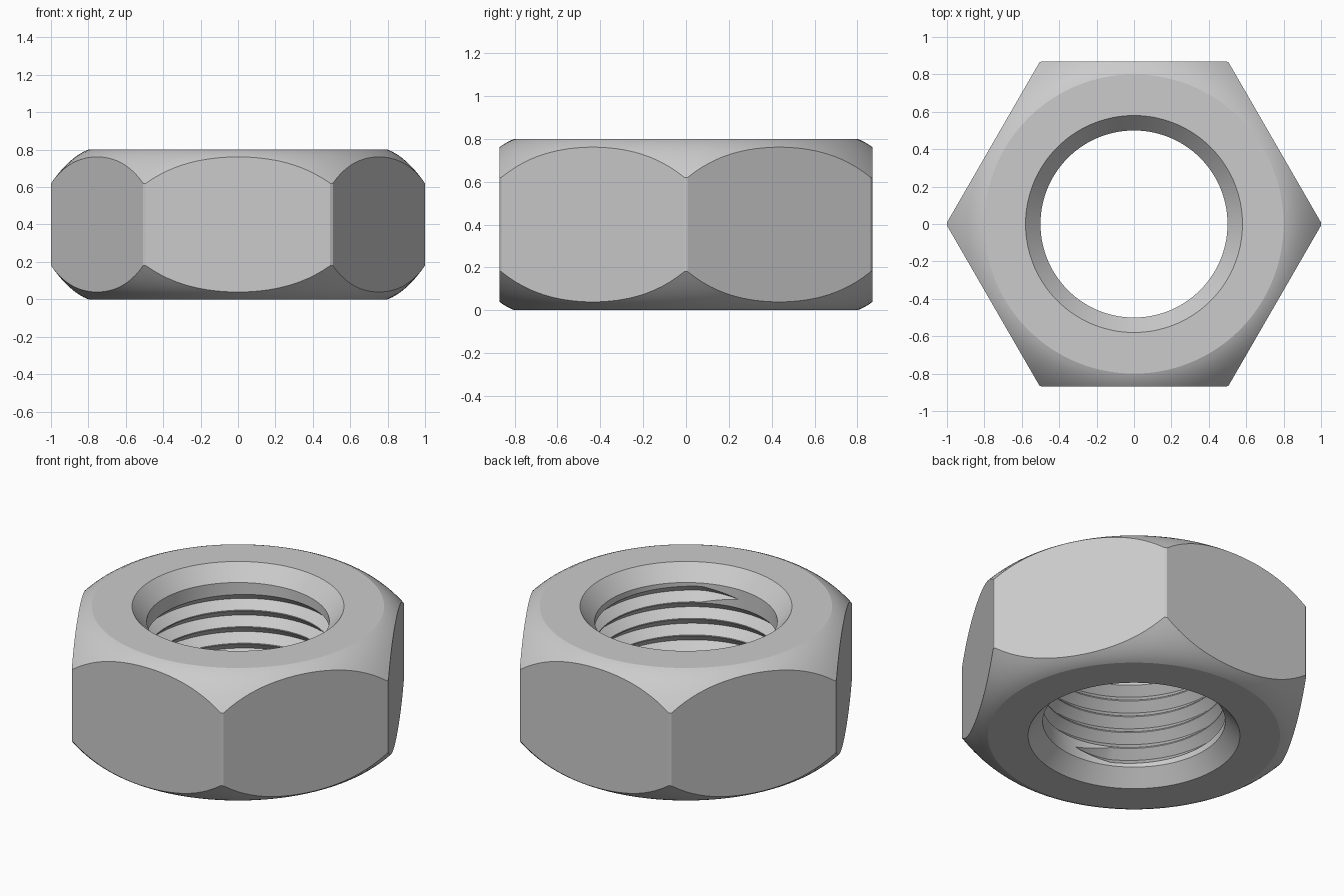
import bpy, bmesh, math

if "Cube" in bpy.data.objects:
    bpy.data.objects.remove(bpy.data.objects["Cube"])

H = 0.8            # nut height
APOTHEM = 0.87     # half the width across flats
BORE = 0.5         # inner radius
PITCH, TURNS = 0.1, 5
DEPTH, HALF = 0.05, 0.047   # thread groove depth and half width
START = 0.15       # height of the first groove centre
N = 28             # columns per hexagon side (even)
ARC = 8            # steps across the outer chamfer


def column_angles():
    """Clockwise angles from the front, as (fraction of turn, hexagon radius)."""
    half = math.acos(APOTHEM)
    cols = []
    for side in range(7):
        for i in range(N + 1):
            a = -half + 2 * half * i / N
            t = (side * math.pi / 3 + a) / math.tau
            if -1e-7 <= t <= 1 + 1e-7:
                cols.append((min(max(t, 0), 1), APOTHEM / math.cos(a)))
    return cols


def body_profile(radius):
    """Top bore edge, over the outside, down to the bottom bore edge."""
    top = [(BORE, H - 0.09), (0.58, H)]
    for i in range(ARC + 1):
        u = (radius - 0.8) * i / ARC
        top.append((0.8 + u, H - 0.37 * u - 2.65 * u * u))
    return top + [(r, H - z) for r, z in reversed(top)]


def thread_profile(t):
    """Bore wall from bottom to top with helical V grooves, faded at both ends."""
    rows = [(BORE, 0.09)]
    for k in range(TURNS):
        turn = k + t
        s = min(1, turn / 0.07, (TURNS - turn) / 0.07)
        z = START + PITCH * turn
        rows += [(BORE, z - HALF * s), (BORE + DEPTH * s, z), (BORE, z + HALF * s)]
    return rows + [(BORE, H - 0.09)]


bm = bmesh.new()
columns = []
for t, radius in column_angles():
    a = -math.pi / 2 - t * math.tau
    profile = body_profile(radius) + thread_profile(t)[1:-1]
    columns.append([bm.verts.new((r * math.cos(a), r * math.sin(a), z)) for r, z in profile])

# Skin neighbouring columns; the last column meets the first one turn later
for c, d in zip(columns, columns[1:]):
    for i in range(len(c)):
        j = (i + 1) % len(c)
        bm.faces.new((c[i], c[j], d[j], d[i]))
bmesh.ops.remove_doubles(bm, verts=bm.verts[:], dist=1e-5)
bmesh.ops.recalc_face_normals(bm, faces=bm.faces[:])

mesh = bpy.data.meshes.new("hex_nut")
bm.to_mesh(mesh)
bm.free()
nut = bpy.data.objects.new("hex_nut", mesh)
bpy.context.collection.objects.link(nut)
bpy.context.view_layer.objects.active = nut
nut.select_set(True)
bpy.ops.object.shade_smooth_by_angle(angle=math.radians(18))
